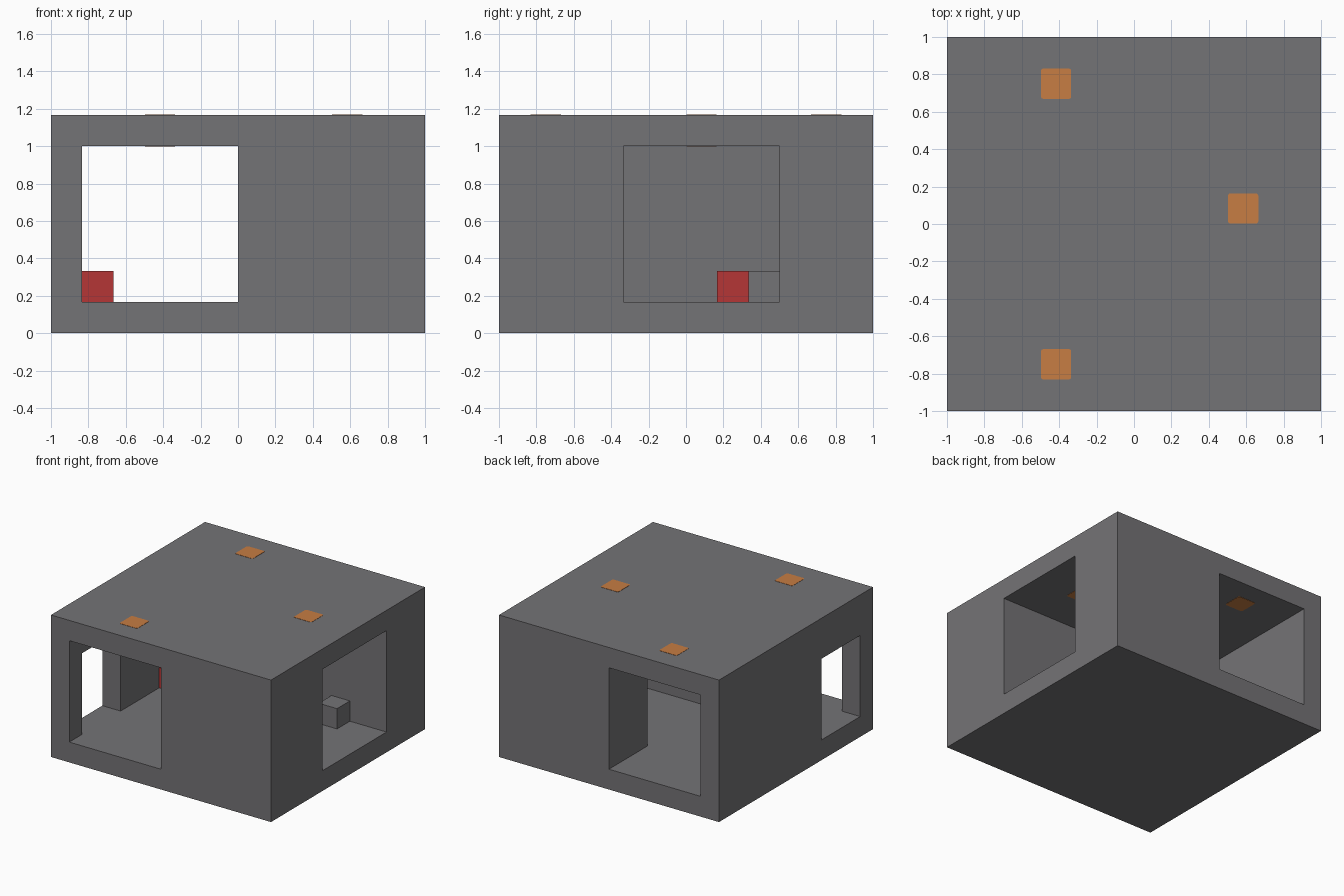
import bpy
import bmesh

U = 1 / 6          # building grid step
TOP = 7 * U        # roof height

old = bpy.data.objects.get("Cube")
if old:
    bpy.data.objects.remove(old, do_unlink=True)


def material(name, rgb):
    mat = bpy.data.materials.new(name)
    mat.use_nodes = True
    mat.diffuse_color = (*rgb, 1)
    bsdf = next(n for n in mat.node_tree.nodes if n.type == "BSDF_PRINCIPLED")
    bsdf.inputs["Base Color"].default_value = (*rgb, 1)
    return mat


def box(name, low, high, mat, corner=0):
    """Box between two corners; corner chamfers the upright edges."""
    bm = bmesh.new()
    bmesh.ops.create_cube(bm, size=1)
    for v in bm.verts:
        v.co = [h if c > 0 else l for c, l, h in zip(v.co, low, high)]
    if corner:
        upright = [e for e in bm.edges
                   if abs(e.verts[0].co.z - e.verts[1].co.z) > 0.01]
        bmesh.ops.bevel(bm, geom=upright, offset=corner, segments=2,
                        profile=0.5, affect="EDGES")
    mesh = bpy.data.meshes.new(name)
    bm.to_mesh(mesh)
    bm.free()
    mesh.materials.append(mat)
    obj = bpy.data.objects.new(name, mesh)
    bpy.context.collection.objects.link(obj)
    return obj


def block(name, x, y, z, mat):
    """One grid cell, placed by its lowest corner in grid steps."""
    return box(name, (x * U, y * U, z * U),
               ((x + 1) * U, (y + 1) * U, (z + 1) * U), mat)


grey = material("stone grey", (0.175, 0.172, 0.180))
red = material("red", (0.46, 0.037, 0.037))
orange = material("lamp orange", (0.57, 0.205, 0.056))

# Building shell, with crossing passages and a low side door cut through it
shell = box("building", (-1, -1, 0), (1, 1, TOP), grey)
openings = {
    "main_passage": ((-5 * U, -1.2, U), (0, 1.2, 1)),
    "side_passage": ((-2 * U, -2 * U, U), (1.2, 3 * U, 1)),
    "side_door": ((-1.2, -5 * U, U), (-3 * U, -2 * U, 5 * U)),
}
cutters = []
for name, (low, high) in openings.items():
    cutter = box(name, low, high, grey)
    cutter.hide_render = True
    cutters.append(cutter)
    mod = shell.modifiers.new(name, "BOOLEAN")
    mod.operation = "DIFFERENCE"
    mod.solver = "EXACT"
    mod.object = cutter

# Bake the cuts and remove the cutters
graph = bpy.context.evaluated_depsgraph_get()
cut_mesh = bpy.data.meshes.new_from_object(shell.evaluated_get(graph))
shell.modifiers.clear()
shell.data = cut_mesh
for cutter in cutters:
    bpy.data.objects.remove(cutter, do_unlink=True)

# Blocks standing on the floor
block("red_block", -5, 1, 1, red)
block("grey_block", 3, 2, 1, grey)

# Lamps set through the roof, showing above and on the ceiling
half = 0.081
for name, x, y in (("front_lamp", -2.5, -4.5), ("back_lamp", -2.5, 4.5),
                   ("side_lamp", 3.5, 0.5)):
    box(name, (x * U - half, y * U - half, 0.998),
        (x * U + half, y * U + half, TOP + 0.002), orange, corner=0.012)
